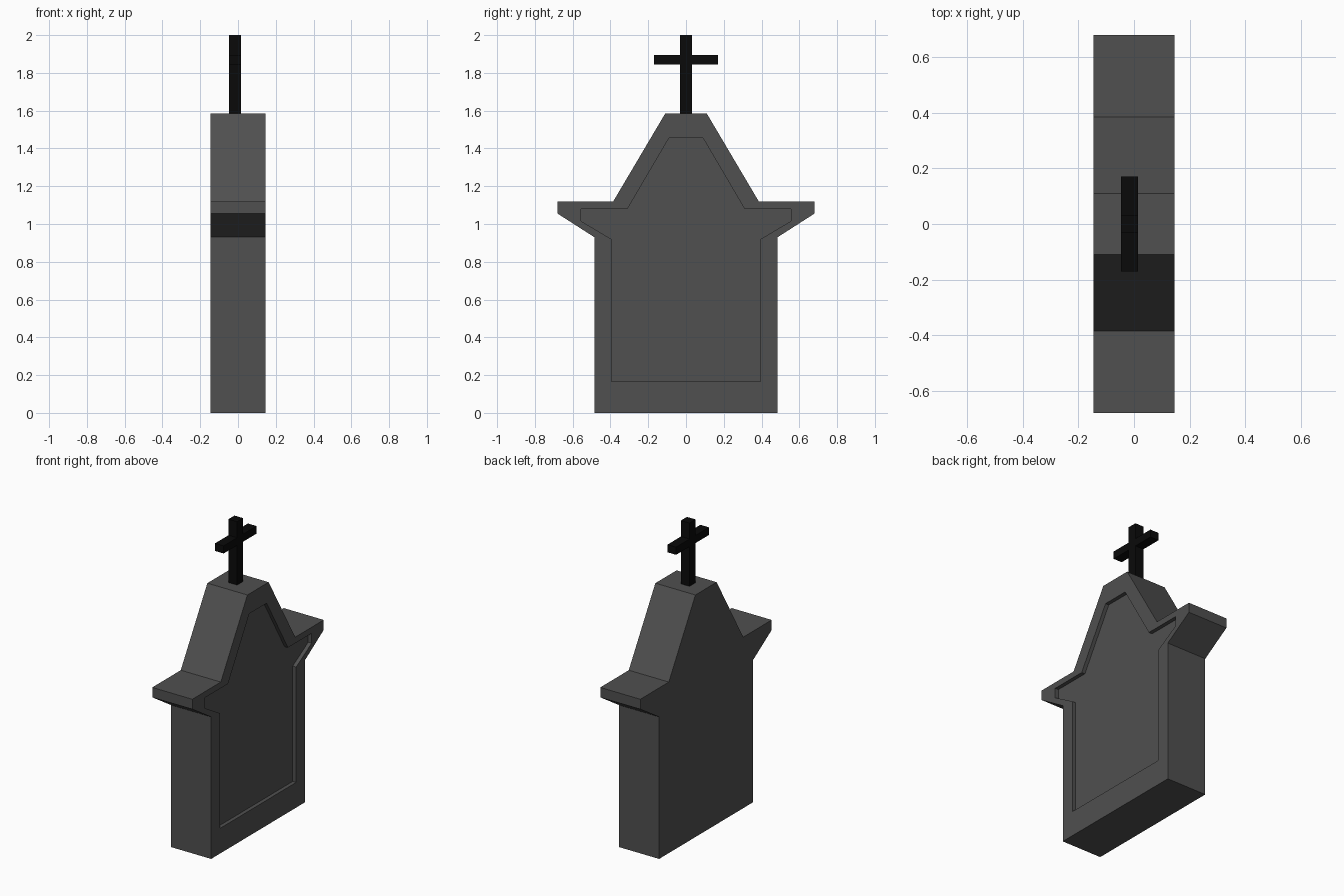
import bpy
import bmesh

if "Cube" in bpy.data.objects:
    bpy.data.objects.remove(bpy.data.objects["Cube"])


def material(name, value):
    mat = bpy.data.materials.new(name)
    mat.diffuse_color = (value, value, value, 1)
    mat.use_nodes = True
    mat.node_tree.nodes["Principled BSDF"].inputs["Base Color"].default_value = mat.diffuse_color
    return mat


def finish(bm, name, mat):
    bmesh.ops.recalc_face_normals(bm, faces=bm.faces)
    mesh = bpy.data.meshes.new(name)
    bm.to_mesh(mesh)
    bm.free()
    mesh.materials.append(mat)
    obj = bpy.data.objects.new(name, mesh)
    bpy.context.collection.objects.link(obj)
    return obj


def mirrored(half):
    """Close a right-hand half outline (y, z) by mirroring it over y = 0."""
    return half + [(-y, z) for y, z in reversed(half)]


def box(name, lo, hi, mat):
    bm = bmesh.new()
    bmesh.ops.create_cube(bm, size=1)
    for v in bm.verts:
        v.co = [(a + b) / 2 + c * (b - a) for a, b, c in zip(lo, hi, v.co)]
    return finish(bm, name, mat)


stone = material("dark grey stone", 0.08)
iron = material("black iron", 0.003)

# Headstone slab: outline, then a recessed panel on the +x face
outer = mirrored([(0.485, 0), (0.485, 0.93), (0.68, 1.055),
                  (0.68, 1.12), (0.385, 1.12), (0.11, 1.585)])
inner = mirrored([(0.395, 0.165), (0.395, 0.92), (0.555, 1.015),
                  (0.555, 1.08), (0.31, 1.08), (0.09, 1.455)])
half_depth, recess = 0.145, 0.025

bm = bmesh.new()
rings = [[bm.verts.new((x, y, z)) for y, z in outline]
         for x, outline in ((-half_depth, outer), (half_depth, outer),
                            (half_depth, inner), (half_depth - recess, inner))]
for a, b in zip(rings, rings[1:]):
    for i in range(len(a)):
        j = (i + 1) % len(a)
        bm.faces.new((a[i], a[j], b[j], b[i]))
bm.faces.new(rings[0])
bm.faces.new(rings[-1])
finish(bm, "headstone_slab", stone)

# Cross on the top, set slightly behind the centre
box("cross_post", (-0.047, -0.031, 1.58), (0.015, 0.031, 2.0), iron)
box("cross_bar", (-0.047, -0.17, 1.845), (0.015, 0.17, 1.895), iron)
